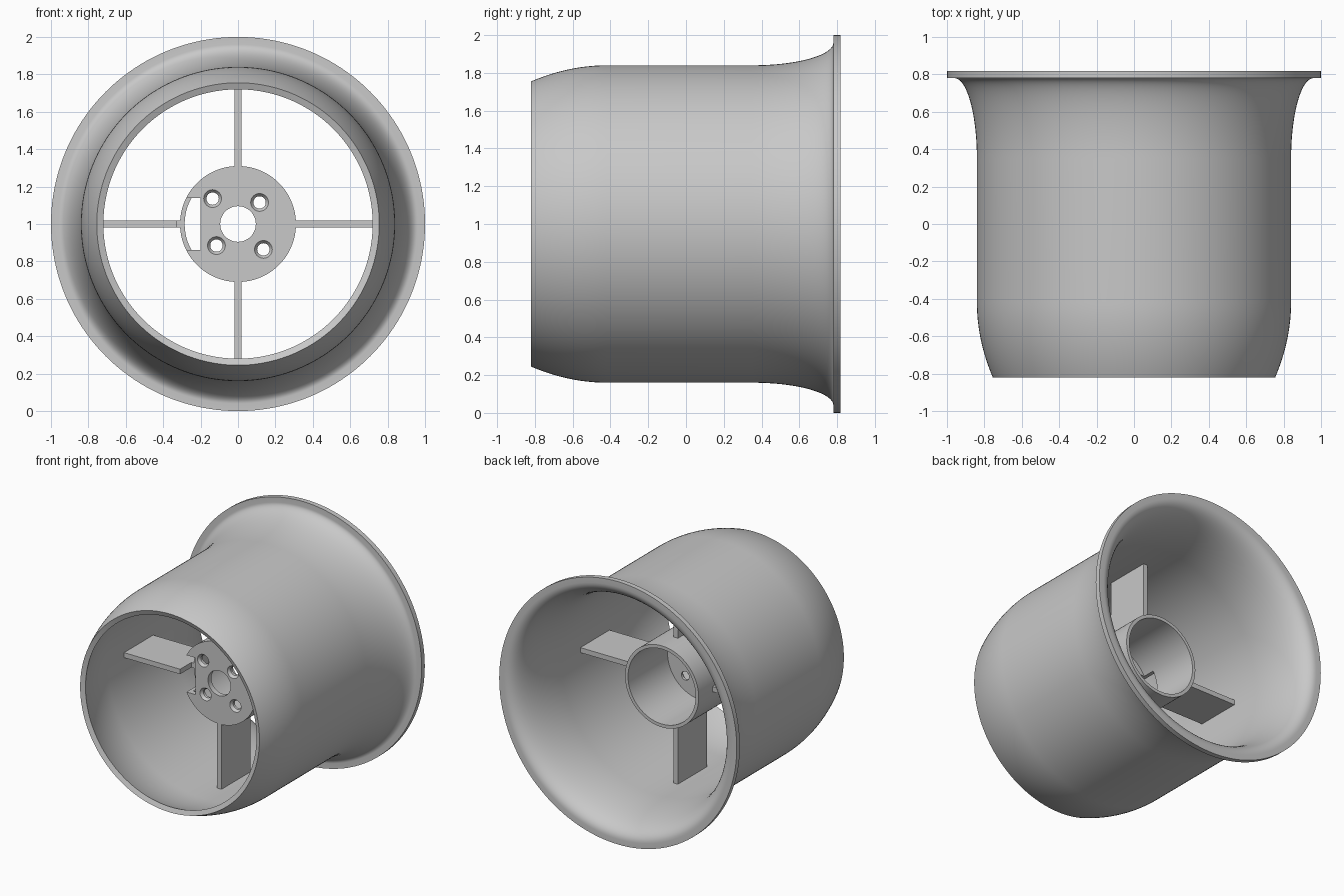
import bpy, bmesh, math
from mathutils import Vector, Matrix

cube = bpy.data.objects.get("Cube")
if cube:
    bpy.data.objects.remove(cube, do_unlink=True)

GREY = (0.58, 0.58, 0.58, 1)
mat = bpy.data.materials.new("plain_grey")
mat.use_nodes = True
mat.diffuse_color = GREY
mat.node_tree.nodes["Principled BSDF"].inputs["Base Color"].default_value = GREY

AXIS_Z = 1.0


def add_object(name, bm):
    bmesh.ops.remove_doubles(bm, verts=bm.verts, dist=1e-5)
    bmesh.ops.recalc_face_normals(bm, faces=bm.faces)
    mesh = bpy.data.meshes.new(name)
    bm.to_mesh(mesh)
    bm.free()
    mesh.materials.append(mat)
    obj = bpy.data.objects.new(name, mesh)
    bpy.context.collection.objects.link(obj)
    return obj


def lathe(name, profile, x=0.0, z=AXIS_Z, steps=128):
    """Turn a closed (y, radius) profile around an axis parallel to y."""
    bm = bmesh.new()
    ring = [bm.verts.new((x + r, y, z)) for y, r in profile]
    edges = [bm.edges.new((a, b)) for a, b in zip(ring, ring[1:] + ring[:1])]
    bmesh.ops.spin(bm, geom=ring + edges, cent=(x, 0, z), axis=(0, 1, 0),
                   angle=math.tau, steps=steps)
    return add_object(name, bm)


def box(name, low, high):
    low, high = Vector(low), Vector(high)
    bm = bmesh.new()
    bmesh.ops.create_cube(bm, size=1, matrix=Matrix.Translation((low + high) / 2)
                          @ Matrix.Diagonal((*(high - low), 1)))
    return add_object(name, bm)


def activate(obj):
    bpy.ops.object.select_all(action='DESELECT')
    obj.select_set(True)
    bpy.context.view_layer.objects.active = obj


def cut(obj, cutter):
    cutter.hide_render = True
    mod = obj.modifiers.new("cut", 'BOOLEAN')
    mod.operation, mod.solver, mod.object = 'DIFFERENCE', 'EXACT', cutter
    activate(obj)
    bpy.ops.object.modifier_apply(modifier=mod.name)


def smooth(obj):
    activate(obj)
    bpy.ops.object.shade_smooth_by_angle(angle=math.radians(30))


# Duct shell: tapered nose, straight barrel, flared mouth with a flange
WALL = 0.038
outer = []
for i in range(13):
    t = 1 - i / 12
    outer.append((-0.42 - 0.40 * t, 0.84 - 0.085 * t * t))
for i in range(25):
    a = math.pi / 2 * i / 24
    outer.append((0.35 + 0.43 * math.sin(a), 0.96 - 0.12 * math.cos(a)))
outer.append((0.78, 1.0))

inner = []
for i, (y, r) in enumerate(outer):
    before, after = outer[max(i - 1, 0)], outer[min(i + 1, len(outer) - 1)]
    along = (Vector(after) - Vector(before)).normalized()
    inner.append((y + along.y * WALL, r - along.x * WALL))
smooth(lathe("duct_shell", outer + inner[::-1], steps=160))

# Motor hub: cup open to the back with a pierced front plate
FRONT, BACK, HUB_R, CUP_R = -0.225, 0.29, 0.31, 0.285
PLATE_BACK, BORE = -0.185, 0.095
hub = lathe("motor_hub", [(FRONT, BORE), (FRONT, HUB_R), (BACK, HUB_R),
                          (BACK, CUP_R), (PLATE_BACK, CUP_R), (PLATE_BACK, BORE)])

# Four countersunk screw holes on two bolt circles
for k in range(4):
    reach = 0.163 if k % 2 == 0 else 0.192
    a = math.radians(45 + 90 * k)
    tool = lathe("screw_hole_cutter",
                 [(FRONT - 0.01, 0), (FRONT - 0.01, 0.055), (FRONT + 0.02, 0.033),
                  (PLATE_BACK + 0.02, 0.033), (PLATE_BACK + 0.02, 0)],
                 reach * math.cos(a), AXIS_Z + reach * math.sin(a), 32)
    cut(hub, tool)
    bpy.data.objects.remove(tool, do_unlink=True)

# Four flat struts between hub and shell
struts = {}
for k, side in enumerate(("left", "top", "right", "bottom")):
    strut = box(side + "_strut", (0.295, FRONT, -0.019), (0.812, 0.125, 0.019))
    turn = Matrix.Rotation(-math.pi / 2 * k, 4, 'Y')
    strut.data.transform(Matrix.Translation((0, 0, AXIS_Z)) @ turn)
    struts[side] = strut

# Wire slot through the plate, the cup wall and the strut root
slot = box("wire_slot_cutter", (-0.33, FRONT - 0.05, 0.86), (-0.20, -0.09, 1.14))
cut(hub, slot)
cut(struts["right"], slot)
bpy.data.objects.remove(slot, do_unlink=True)
smooth(hub)
